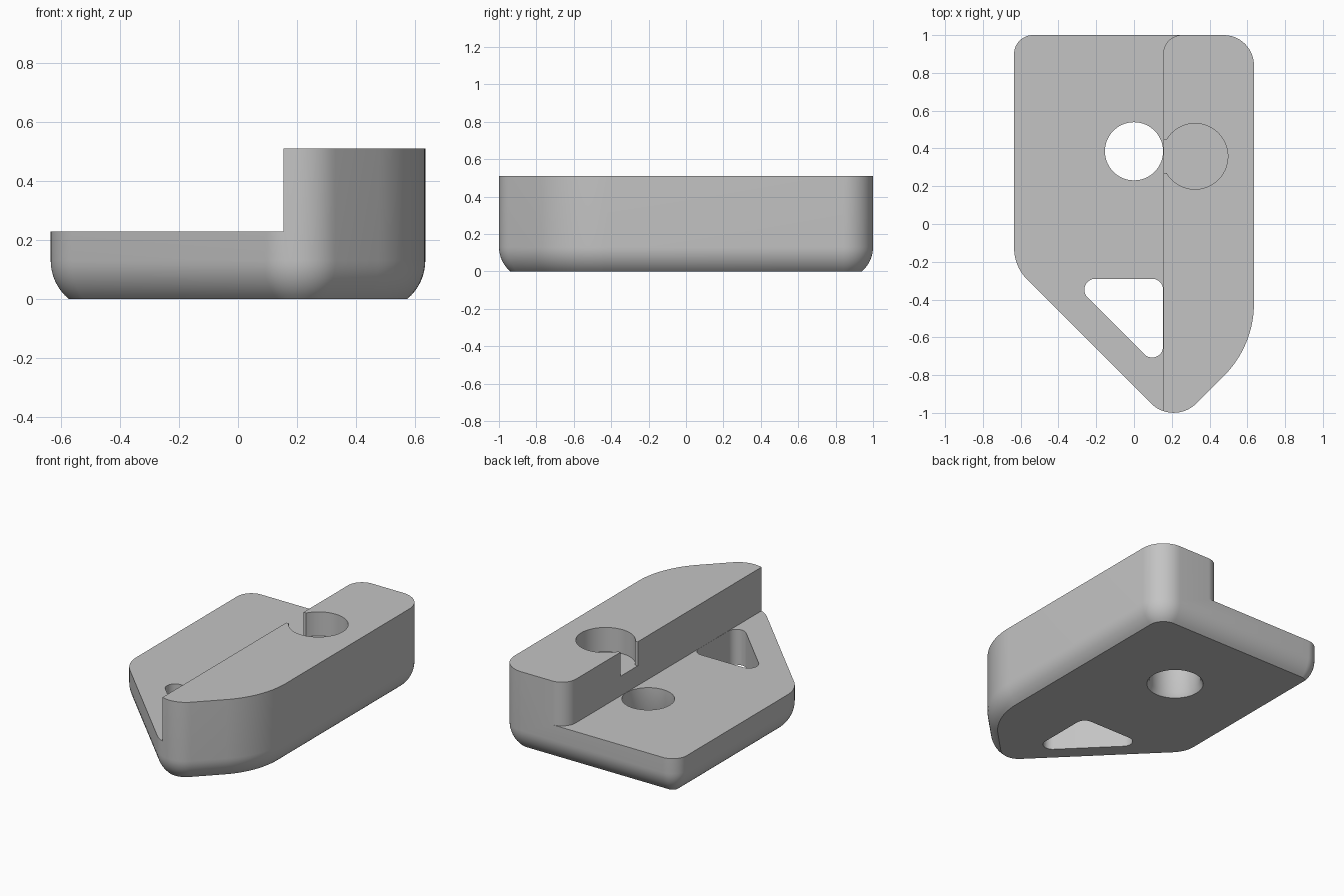
import bpy, bmesh
from math import sin, cos, tan, asin, pi
from mathutils import Vector

if "Cube" in bpy.data.objects:
    bpy.data.objects.remove(bpy.data.objects["Cube"])

TOP, STEP, WALL = 0.51, 0.228, 0.155


def ring(corners, inset=0.0, steps=14):
    """Outline through corners (x, y, radius), with each corner rounded, then inset."""
    pts = []
    for i, (x, y, r) in enumerate(corners):
        p = Vector((x, y))
        a = (Vector(corners[i - 1][:2]) - p).normalized()
        b = (Vector(corners[(i + 1) % len(corners)][:2]) - p).normalized()
        if r == 0:
            pts.append(p)
            continue
        half = a.angle(b) / 2
        centre = p + (a + b).normalized() * (r / sin(half))
        start = p + a * (r / tan(half)) - centre
        end = p + b * (r / tan(half)) - centre
        sweep = pi - 2 * half
        for k in range(steps + 1):
            t = k / steps
            d = (start * sin((1 - t) * sweep) + end * sin(t * sweep)) / sin(sweep)
            pts.append(centre + d * ((r - inset) / r))
    return pts


def loft(name, corners, levels):
    """Solid skinned through (z, inset) levels of one rounded outline."""
    bm = bmesh.new()
    rows = [[bm.verts.new((p.x, p.y, z)) for p in ring(corners, inset)]
            for z, inset in levels]
    n = len(rows[0])
    for lo, hi in zip(rows, rows[1:]):
        for i in range(n):
            j = (i + 1) % n
            bm.faces.new((lo[i], lo[j], hi[j], hi[i]))
    bm.faces.new(rows[0][::-1])
    bm.faces.new(rows[-1])
    bmesh.ops.remove_doubles(bm, verts=bm.verts, dist=1e-5)
    bmesh.ops.recalc_face_normals(bm, faces=bm.faces)
    mesh = bpy.data.meshes.new(name)
    bm.to_mesh(mesh)
    bm.free()
    obj = bpy.data.objects.new(name, mesh)
    bpy.context.collection.objects.link(obj)
    return obj


def box(x0, y0, x1, y1, r=0.0):
    return [(x0, y0, r), (x1, y0, r), (x1, y1, r), (x0, y1, r)]


def circle(x, y, r):
    return box(x - r, y - r, x + r, y + r, r)


# Full-height body with a rounded underside edge
outline = [(-0.635, -0.225, 0.24), (0.21, -1.07, 0.17), (0.635, -0.645, 0.54),
           (0.635, 1, 0.16), (-0.635, 1, 0.1)]
R, H = 0.17, 0.13
angles = [asin(H / R) * (1 - k / 8) for k in range(9)]
body = loft("stepped_block", outline,
            [(H - R * sin(t), R * (1 - cos(t))) for t in angles] + [(TOP, 0)])

# Cutters: step, drilled hole, triangular window, round pocket and its neck
step = [(-1, -1.2, 0), (WALL, -1.2, 0), (WALL, 1.0005, 0.1), (0.9, 1.0005, 0),
        (0.9, 1.2, 0), (-1, 1.2, 0)]
window = [(-0.345, -0.29, 0.058), (0.154, -0.789, 0.058), (0.154, -0.29, 0.058)]
cutters = [
    loft("step_cutter", step, [(STEP, 0), (0.7, 0)]),
    loft("hole_cutter", circle(0, 0.385, 0.154),
         [(-0.1, -0.016), (0, -0.016), (0.03, 0), (0.4, 0)]),
    loft("window_cutter", window, [(-0.1, 0), (0.4, 0)]),
    loft("pocket_cutter", circle(0.323, 0.358, 0.174), [(0.355, 0), (0.7, 0)]),
    loft("neck_cutter", box(0.1, 0.27, 0.25, 0.446), [(0.355, 0), (0.7, 0)]),
]
bpy.ops.object.select_all(action="DESELECT")
bpy.context.view_layer.objects.active = body
body.select_set(True)
for cutter in cutters:
    cutter.hide_render = True
    mod = body.modifiers.new(cutter.name, "BOOLEAN")
    mod.operation, mod.solver, mod.object = "DIFFERENCE", "EXACT", cutter
    bpy.ops.object.modifier_apply(modifier=mod.name)
    bpy.data.objects.remove(cutter)

# Plain grey finish
grey = bpy.data.materials.new("light_grey")
grey.use_nodes = True
colour = (0.55, 0.55, 0.55, 1)
grey.diffuse_color = colour
grey.node_tree.nodes["Principled BSDF"].inputs["Base Color"].default_value = colour
body.data.materials.clear()
body.data.materials.append(grey)
for face in body.data.polygons:
    face.material_index = 0
bpy.ops.object.shade_smooth_by_angle(angle=pi / 6)
